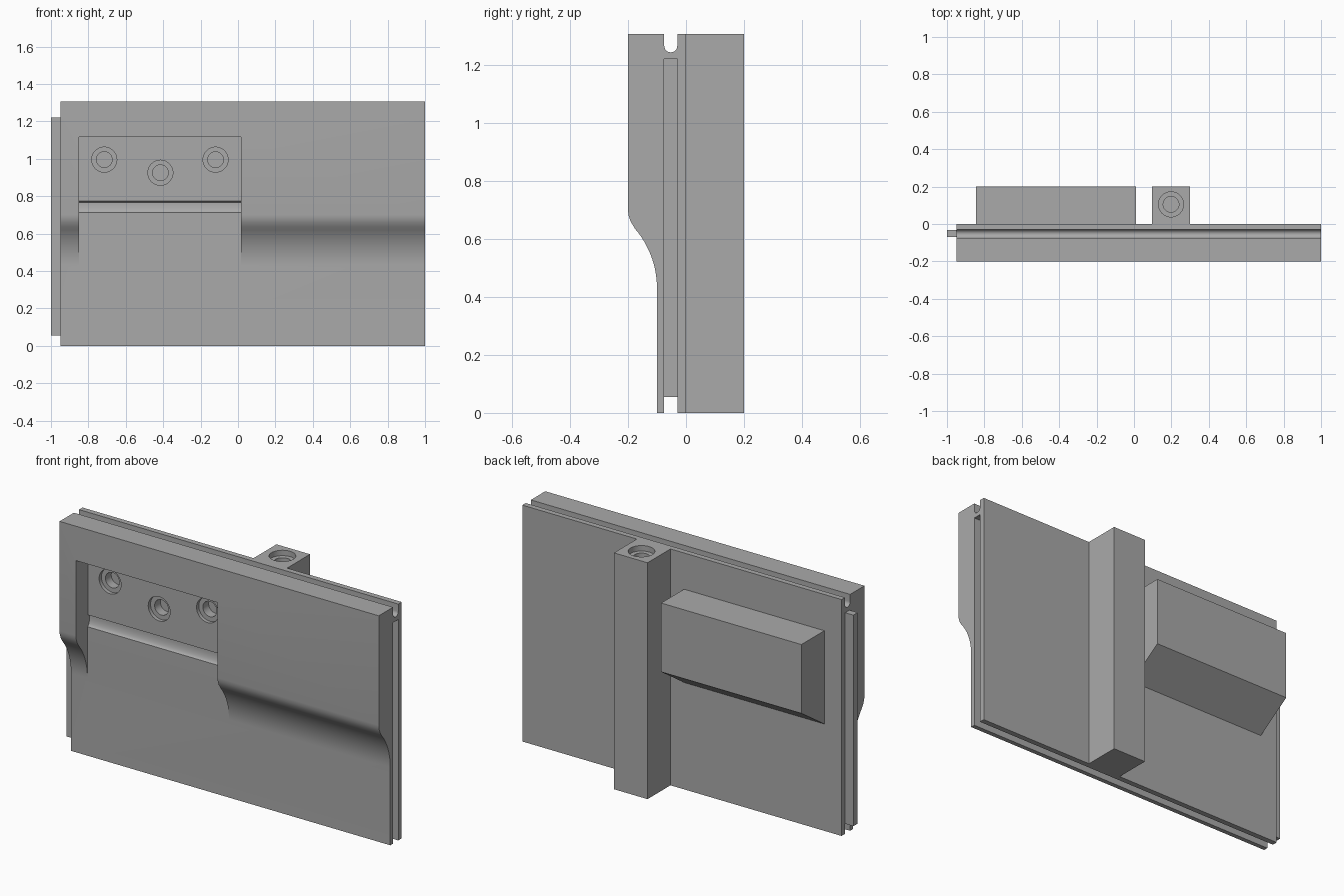
import bpy, bmesh, math
from mathutils import Matrix

if "Cube" in bpy.data.objects:
    bpy.data.objects.remove(bpy.data.objects["Cube"], do_unlink=True)

grey = bpy.data.materials.new("plain_grey")
grey.use_nodes = True
COLOUR = (0.4, 0.4, 0.4, 1)
grey.diffuse_color = COLOUR
grey.node_tree.nodes["Principled BSDF"].inputs["Base Color"].default_value = COLOUR


def finish(name, bm):
    bmesh.ops.recalc_face_normals(bm, faces=bm.faces)
    mesh = bpy.data.meshes.new(name)
    bm.to_mesh(mesh)
    bm.free()
    mesh.materials.append(grey)
    obj = bpy.data.objects.new(name, mesh)
    bpy.context.collection.objects.link(obj)
    return obj


def extrude_x(name, profile, x0, x1):
    """Sweep a (y, z) outline along x."""
    bm = bmesh.new()
    face = bm.faces.new([bm.verts.new((x0, y, z)) for y, z in profile])
    swept = bmesh.ops.extrude_face_region(bm, geom=[face])["geom"]
    moved = [v for v in swept if isinstance(v, bmesh.types.BMVert)]
    bmesh.ops.translate(bm, verts=moved, vec=(x1 - x0, 0, 0))
    return finish(name, bm)


def box(name, x, y, z):
    return extrude_x(name, [(y[0], z[0]), (y[1], z[0]), (y[1], z[1]), (y[0], z[1])], *x)


def drill(centre, radius, depth, axis):
    """Cylinder centred on a surface, reaching depth below it."""
    bm = bmesh.new()
    turn = Matrix.Rotation(math.pi / 2, 4, 'X') if axis == 'Y' else Matrix()
    bmesh.ops.create_cone(bm, cap_ends=True, segments=40, radius1=radius,
                          radius2=radius, depth=depth * 2,
                          matrix=Matrix.Translation(centre) @ turn)
    return finish("drill_cutter", bm)


def cut(obj, cutters):
    for cutter in cutters:
        cutter.hide_render = True
        mod = obj.modifiers.new("cut", 'BOOLEAN')
        mod.operation, mod.solver, mod.object = 'DIFFERENCE', 'EXACT', cutter
    graph = bpy.context.evaluated_depsgraph_get()
    mesh = bpy.data.meshes.new_from_object(obj.evaluated_get(graph))
    obj.modifiers.clear()
    obj.data = mesh
    for cutter in cutters:
        bpy.data.objects.remove(cutter, do_unlink=True)


def smooth(obj):
    bpy.ops.object.select_all(action='DESELECT')
    obj.select_set(True)
    bpy.context.view_layer.objects.active = obj
    bpy.ops.object.shade_smooth_by_angle(angle=math.radians(30))


TOP, LEFT, RIGHT = 1.305, -0.95, 1.0
SLOT = (-0.075, -0.03)
slot_mid, slot_r = sum(SLOT) / 2, (SLOT[1] - SLOT[0]) / 2

# Panel outline: thick top, curved step to a thin bottom, grooved edges
step = [(-0.2, 0.7), (-0.198, 0.68), (-0.19, 0.658), (-0.176, 0.635)]
for i in range(13):
    a = math.radians(35 * (1 - i / 12))
    step.append((-0.1 - 0.35 * (1 - math.cos(a)), 0.43 + 0.33 * math.sin(a)))
round_floor = [(slot_mid + slot_r * math.cos(a), 1.265 - slot_r * math.sin(a))
               for a in [math.pi * i / 12 for i in range(13)]]
outline = ([(-0.2, TOP)] + step + [(-0.1, 0), (SLOT[0], 0), (SLOT[0], 0.055),
           (SLOT[1], 0.055), (SLOT[1], 0), (0, 0), (0, TOP), (SLOT[1], TOP)]
           + round_floor + [(SLOT[0], TOP)])
panel = extrude_x("panel", outline, LEFT, RIGHT)

# Front pocket with a shallow finger groove across it
groove = [(-0.1 + 0.02 * math.sin(a), 0.712 + 0.055 * (1 - math.cos(a)))
          for a in [math.pi / 2 * i / 8 for i in range(9)]]
pocket = extrude_x("pocket_cutter", [(-0.3, 0.4), (-0.1, 0.4)] + groove
                   + [(-0.095, 0.775), (-0.095, 1.115), (-0.3, 1.115)], -0.85, 0.015)
side_slot = box("slot_cutter", (0.94, 1.1), SLOT, (-0.1, 1.22))
cutters = [pocket, side_slot]

# Stepped holes in the pocket wall
for x, z in ((-0.715, 0.995), (-0.415, 0.925), (-0.12, 0.995)):
    cutters += [drill((x, -0.095, z), 0.067, 0.02, 'Y'),
                drill((x, -0.095, z), 0.042, 0.07, 'Y')]
cut(panel, cutters)
smooth(panel)

# Tongue on the edge opposite the slot
box("edge_tongue", (-1.0, LEFT), (-0.07, -0.032), (0.055, 1.22))

# Housing behind the pocket, with a sloping underside
extrude_x("rear_housing", [(0, 0.59), (0.2, 0.725), (0.2, 1.105), (0, 1.105)], -0.845, 0.012)

# Rear post with a stepped hole in its top
post = box("rear_post", (0.095, 0.3), (0, 0.2), (0, TOP))
cut(post, [drill((0.198, 0.105, TOP), 0.067, 0.03, 'Z'),
           drill((0.198, 0.105, TOP), 0.042, 0.1, 'Z')])
smooth(post)
